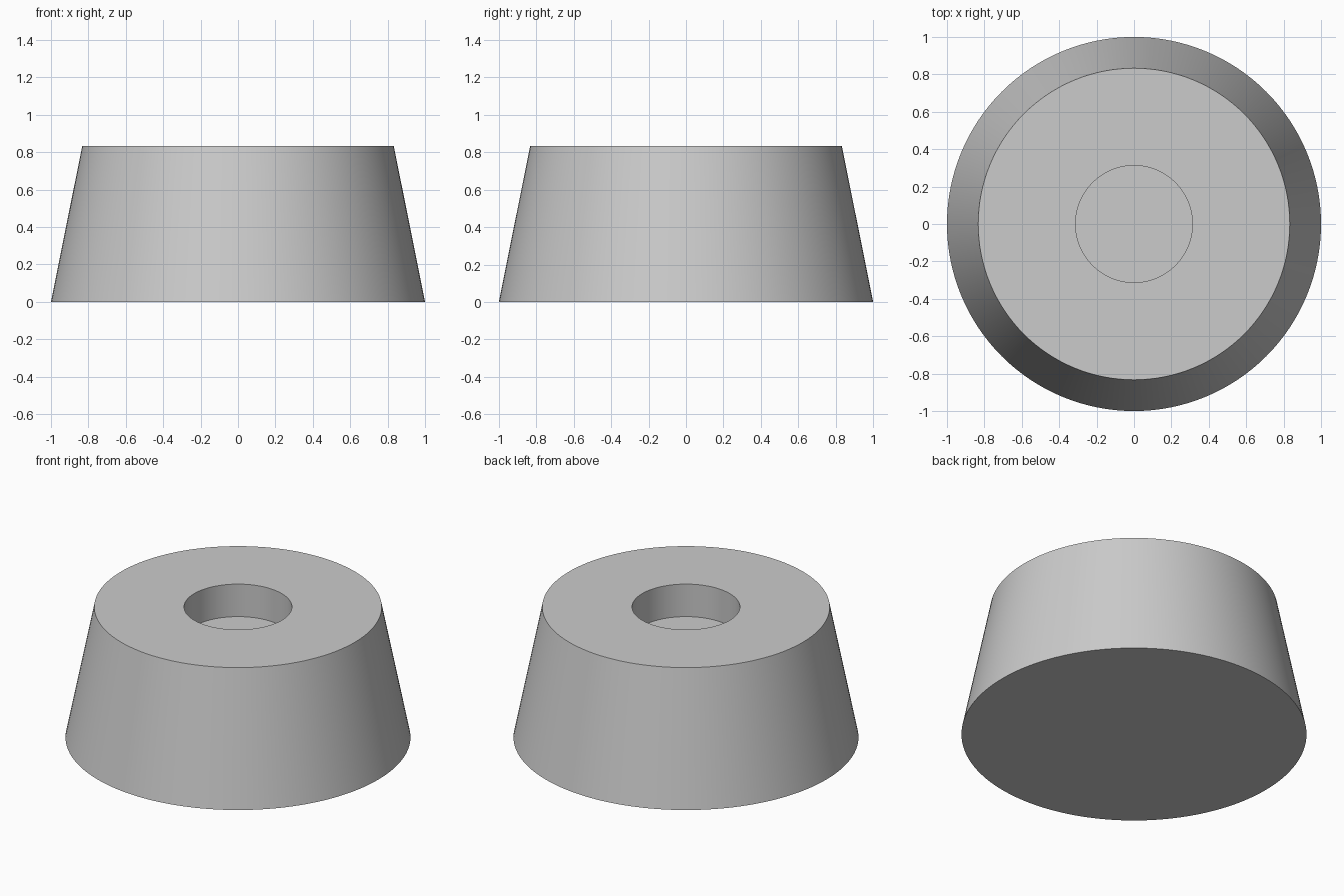
import bpy
import bmesh
import math

cube = bpy.data.objects.get("Cube")
if cube:
    bpy.data.objects.remove(cube, do_unlink=True)

SEGMENTS = 128
BASE_R, TOP_R, HEIGHT = 1.0, 0.833, 0.833
HOLE_R, HOLE_DEPTH = 0.3125, 0.208

grey = bpy.data.materials.new("light grey")
grey.use_nodes = True
colour = (0.6, 0.6, 0.6, 1.0)
grey.diffuse_color = colour
grey.node_tree.nodes["Principled BSDF"].inputs["Base Color"].default_value = colour

# Rings of the tapered foot, from the base up, over the rim and down the recess
profile = [(BASE_R, 0), (TOP_R, HEIGHT), (HOLE_R, HEIGHT), (HOLE_R, HEIGHT - HOLE_DEPTH)]

bm = bmesh.new()
rings = []
for radius, z in profile:
    angles = [math.tau * i / SEGMENTS for i in range(SEGMENTS)]
    rings.append([bm.verts.new((radius * math.cos(a), radius * math.sin(a), z)) for a in angles])

# Walls between neighbouring rings
for low, high in zip(rings, rings[1:]):
    for i in range(SEGMENTS):
        j = (i + 1) % SEGMENTS
        bm.faces.new((low[i], low[j], high[j], high[i]))

# Underside and recess floor
bm.faces.new(rings[0][::-1])
bm.faces.new(rings[-1])

mesh = bpy.data.meshes.new("tapered_foot")
bm.to_mesh(mesh)
bm.free()
mesh.materials.append(grey)
foot = bpy.data.objects.new("tapered_foot", mesh)
bpy.context.collection.objects.link(foot)

bpy.ops.object.select_all(action="DESELECT")
foot.select_set(True)
bpy.context.view_layer.objects.active = foot
bpy.ops.object.shade_smooth_by_angle(angle=math.radians(30))
